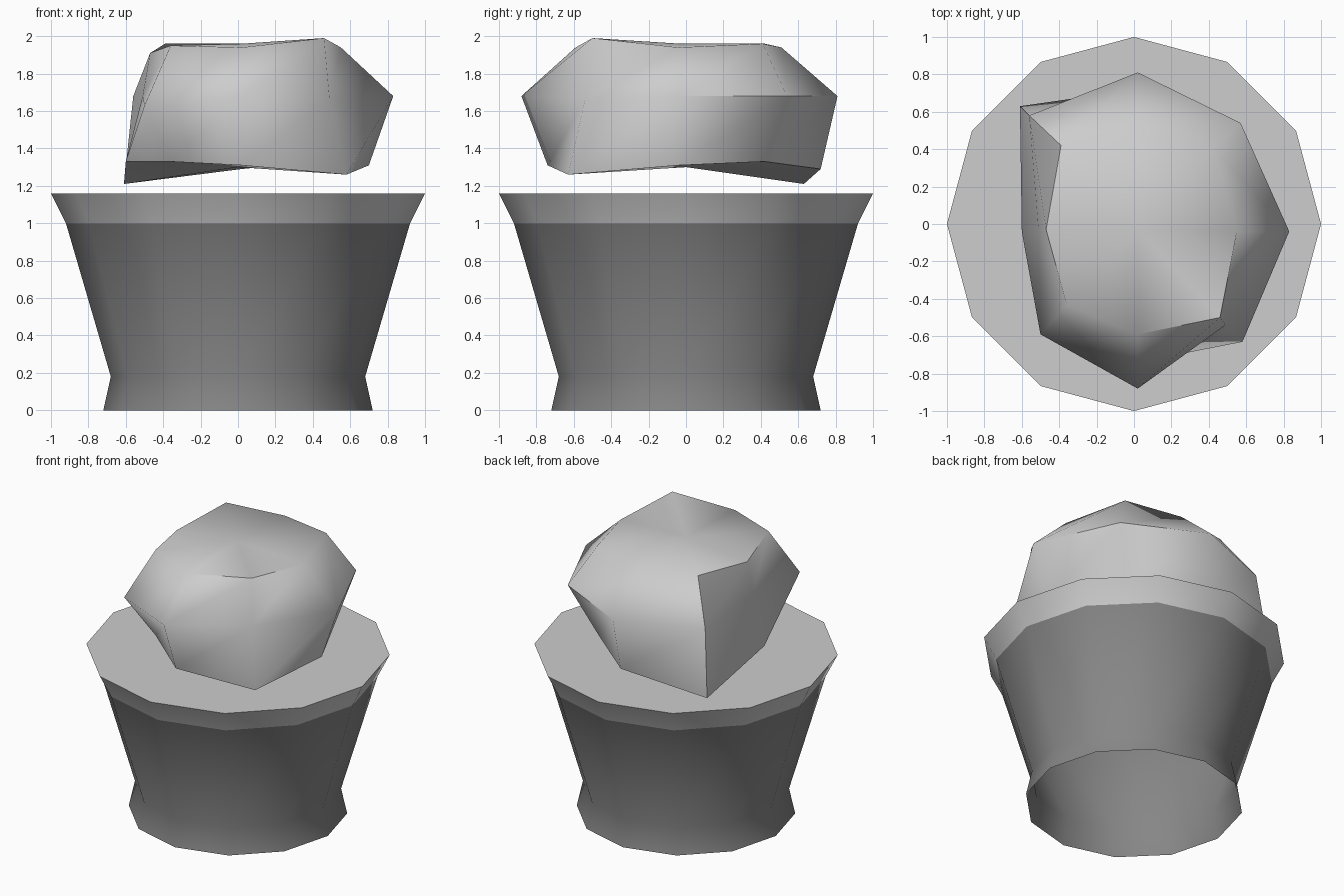
import bpy, bmesh, math
from mathutils import Vector

cube = bpy.data.objects.get("Cube")
if cube:
    bpy.data.objects.remove(cube, do_unlink=True)


def make_material(name, value):
    mat = bpy.data.materials.new(name)
    mat.use_nodes = True
    color = (value, value, value, 1)
    mat.diffuse_color = color
    mat.node_tree.nodes["Principled BSDF"].inputs["Base Color"].default_value = color
    return mat


light_grey = make_material("light grey", 0.61)
dark_grey = make_material("dark grey", 0.24)


def add_rings(bm, rings):
    """Bridge a stack of closed point rings, lowest first."""
    loops = [[bm.verts.new(p) for p in ring] for ring in rings]
    for low, high in zip(loops, loops[1:]):
        count = len(low)
        for i in range(count):
            j = (i + 1) % count
            bm.faces.new((low[i], low[j], high[j], high[i]))
    return loops


def finish(bm, name, materials):
    mesh = bpy.data.meshes.new(name)
    bm.to_mesh(mesh)
    bm.free()
    obj = bpy.data.objects.new(name, mesh)
    bpy.context.collection.objects.link(obj)
    for mat in materials:
        mesh.materials.append(mat)
    bpy.ops.object.select_all(action="DESELECT")
    obj.select_set(True)
    bpy.context.view_layer.objects.active = obj
    bpy.ops.object.shade_smooth_by_angle(angle=math.radians(60))
    return obj


# Pedestal: twelve-sided flared wall, open below, with a light rim and flat top
SIDES = 12
RIM_HEIGHT = 1.0
profile = [(0.72, 0), (0.68, 0.18), (0.92, RIM_HEIGHT), (1.0, 1.16)]


def circle(radius, z):
    angles = [math.tau * i / SIDES for i in range(SIDES)]
    return [Vector((radius * math.cos(a), radius * math.sin(a), z)) for a in angles]


bm = bmesh.new()
loops = add_rings(bm, [circle(radius, z) for radius, z in profile])
bm.faces.new(loops[-1])
for face in bm.faces:
    face.material_index = 1 if face.calc_center_median().z < RIM_HEIGHT else 0
finish(bm, "pedestal", [light_grey, dark_grey])

# Boulder: rough block in three rings of eight, capped by four quads at each end
bottom_ring = [(0.7, -0.04, 1.31), (0.42, 0.42, 1.33), (0.02, 0.72, 1.29), (-0.61, 0.63, 1.21),
               (-0.6, -0.04, 1.33), (-0.36, -0.43, 1.33), (0.02, -0.74, 1.31), (0.58, -0.63, 1.26)]
middle_ring = [(0.83, -0.04, 1.68), (0.57, 0.54, 1.68), (0.02, 0.81, 1.68), (-0.56, 0.58, 1.68),
               (-0.51, -0.04, 1.68), (-0.5, -0.59, 1.63), (0.02, -0.88, 1.68), (0.49, -0.54, 1.66)]
top_ring = [(0.55, -0.04, 1.94), (0.42, 0.41, 1.96), (0.02, 0.51, 1.94), (-0.39, 0.42, 1.96),
            (-0.47, -0.03, 1.91), (-0.36, -0.43, 1.95), (0.02, -0.59, 1.94), (0.46, -0.5, 1.99)]

bm = bmesh.new()
loops = add_rings(bm, [bottom_ring, middle_ring, top_ring])
for loop, center in ((loops[0], (0, 0, 1.3)), (loops[-1], (0.02, -0.03, 1.96))):
    hub = bm.verts.new(center)
    for corner in range(1, len(loop), 2):
        following = loop[(corner + 1) % len(loop)]
        bm.faces.new((hub, loop[corner - 1], loop[corner], following))
bmesh.ops.recalc_face_normals(bm, faces=bm.faces[:])
finish(bm, "boulder", [light_grey])
